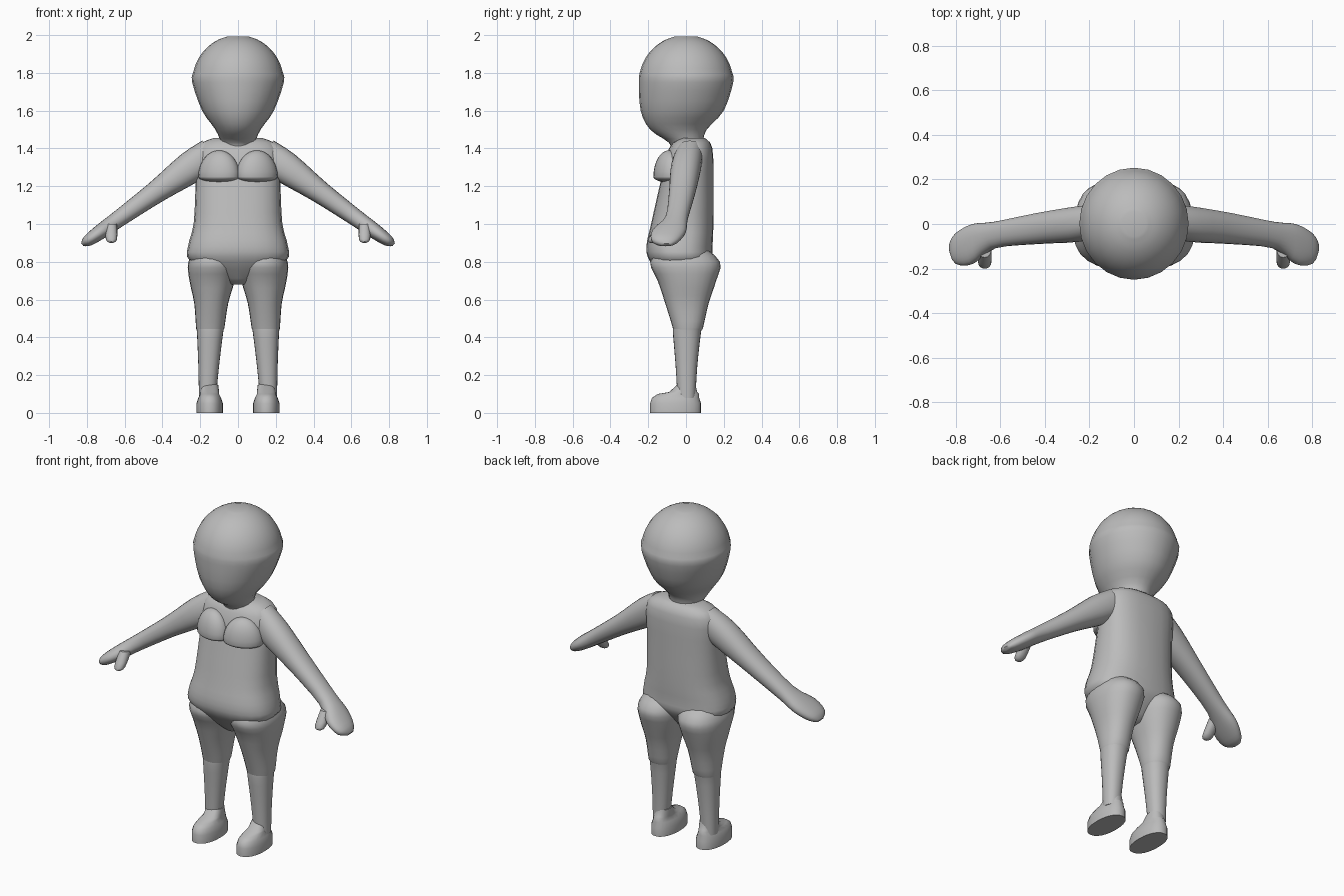
import bpy
import bmesh
from math import cos, sin, pi, radians, copysign
from mathutils import Vector

default_cube = bpy.data.objects.get("Cube")
if default_cube:
    bpy.data.objects.remove(default_cube, do_unlink=True)

clay = bpy.data.materials.new("clay_grey")
clay.use_nodes = True
clay_colour = (0.5, 0.5, 0.5, 1)
clay.diffuse_color = clay_colour
clay.node_tree.nodes["Principled BSDF"].inputs["Base Color"].default_value = clay_colour


def finish(bm, name, mirrored):
    """Turn a bmesh into a smooth shaded object, optionally mirrored across x."""
    bmesh.ops.recalc_face_normals(bm, faces=bm.faces)
    mesh = bpy.data.meshes.new(name)
    bm.to_mesh(mesh)
    bm.free()
    mesh.materials.append(clay)
    obj = bpy.data.objects.new(name, mesh)
    bpy.context.collection.objects.link(obj)
    bpy.ops.object.select_all(action="DESELECT")
    obj.select_set(True)
    bpy.context.view_layer.objects.active = obj
    bpy.ops.object.shade_smooth_by_angle(angle=radians(50))
    if mirrored:
        mirror = obj.modifiers.new("Mirror", "MIRROR")
        mirror.use_mirror_merge = False


def smooth_rings(rings, steps):
    """Fill in rings along a smooth curve through the given ones."""
    points = [Vector(ring) for ring in rings]
    result = []
    for i in range(len(points) - 1):
        start, end = points[i], points[i + 1]
        before = points[max(i - 1, 0)]
        after = points[min(i + 2, len(points) - 1)]
        leave, arrive = (end - before) / 2, (after - start) / 2
        for step in range(steps):
            t = step / steps
            ease = t * t * (3 - 2 * t)
            result.append(start.lerp(end, ease)
                          + leave * t * (1 - t) ** 2 - arrive * t * t * (1 - t))
    return result + [points[-1]]


def loft(name, rings, x=0, lean=0, tilt=0, power=2.2, steps=3, sides=24, mirrored=True):
    """Skin rings of (z, half width, front y, back y) centred on x + lean * z."""
    bm = bmesh.new()
    across = Vector((cos(radians(tilt)), 0, sin(radians(tilt))))
    loops = []
    for z, half, front, back in smooth_rings(rings, steps):
        middle = Vector((x + lean * z, (front + back) / 2, z))
        depth = Vector((0, (back - front) / 2, 0))
        loop = []
        for i in range(sides):
            angle = 2 * pi * i / sides
            c, s = (copysign(abs(f) ** (2 / power), f) for f in (cos(angle), sin(angle)))
            loop.append(bm.verts.new(middle + across * half * c + depth * s))
        loops.append(loop)
    for low, high in zip(loops, loops[1:]):
        for i in range(sides):
            j = (i + 1) % sides
            bm.faces.new((low[i], low[j], high[j], high[i]))
    bm.faces.new(loops[0])
    bm.faces.new(loops[-1])
    finish(bm, name, mirrored)


# Head: round cranium above, narrowing to the chin and neck below
radius, brow = 0.25, 1.75
cranium = []
for step in range(1, 8):
    angle = pi / 2 * step / 7
    reach = radius * sin(angle)
    cranium.append((brow + radius * cos(angle), reach * 0.97, -reach, reach))
face_and_neck = [
    (1.6, .19, -.24, .2),
    (1.5, .12, -.19, .11),
    (1.43, .09, -.09, .09),
    (1.38, .08, -.08, .09),
]
loft("head", cranium + face_and_neck, power=2, mirrored=False)

# Torso with broad shoulders and a forward belly
torso = [
    (1.455, .13, -.03, .1),
    (1.4, .22, -.09, .14),
    (1.2, .225, -.14, .145),
    (1, .235, -.185, .145),
    (.88, .265, -.21, .14),
    (.8, .25, -.19, .13),
    (.68, .04, -.09, .03),
]
loft("torso", torso, power=2.5, mirrored=False)

# Chest: a pair of rounded plates with a flattened lower edge
bm = bmesh.new()
bmesh.ops.create_uvsphere(bm, u_segments=24, v_segments=16, radius=1)
for v in bm.verts:
    side, depth, height = v.co
    drop = 0.14 if height > 0 else 0.03
    v.co = Vector((0.1 + side * 0.11, -0.09 + depth * 0.08 + side * 0.02,
                   1.25 + height * drop))
finish(bm, "chest", True)

# Legs: buttock, thigh, a slight step at the knee, then the calf
legs = [
    (.89, .08, -.12, .08),
    (.8, .13, -.19, .18),
    (.7, .12, -.15, .16),
    (.58, .09, -.11, .12),
    (.45, .075, -.07, .09),
    (.43, .07, -.07, .08),
    (.25, .055, -.055, .06),
    (.08, .045, -.045, .05),
]
loft("legs", legs, x=.165, lean=-.04)

# Feet with a flat sole and a raised heel collar
feet = [
    (0, .07, -.19, .08),
    (.05, .07, -.19, .08),
    (.08, .06, -.18, .07),
    (.1, .05, -.15, .07),
    (.11, .05, -.09, .06),
    (.15, .045, -.045, .05),
]
loft("feet", feet, x=.15, steps=1)

# Arms sloping down and out from the shoulders into mitten hands
arms = [
    (1.38, .08, -.05, .09),
    (1.3, .085, -.08, .08),
    (1.17, .06, -.09, .05),
    (1.03, .045, -.11, .01),
    (.96, .04, -.18, 0),
    (.91, .03, -.18, -.04),
    (.89, .01, -.13, -.08),
]
loft("arms_and_hands", arms, x=2.07, lean=-1.4, tilt=50)

# Thumbs pointing down and forward
thumbs = [
    (1, .03, -.15, -.07),
    (.92, .03, -.2, -.14),
    (.9, .01, -.19, -.17),
]
loft("thumbs", thumbs, x=.67, sides=16)
